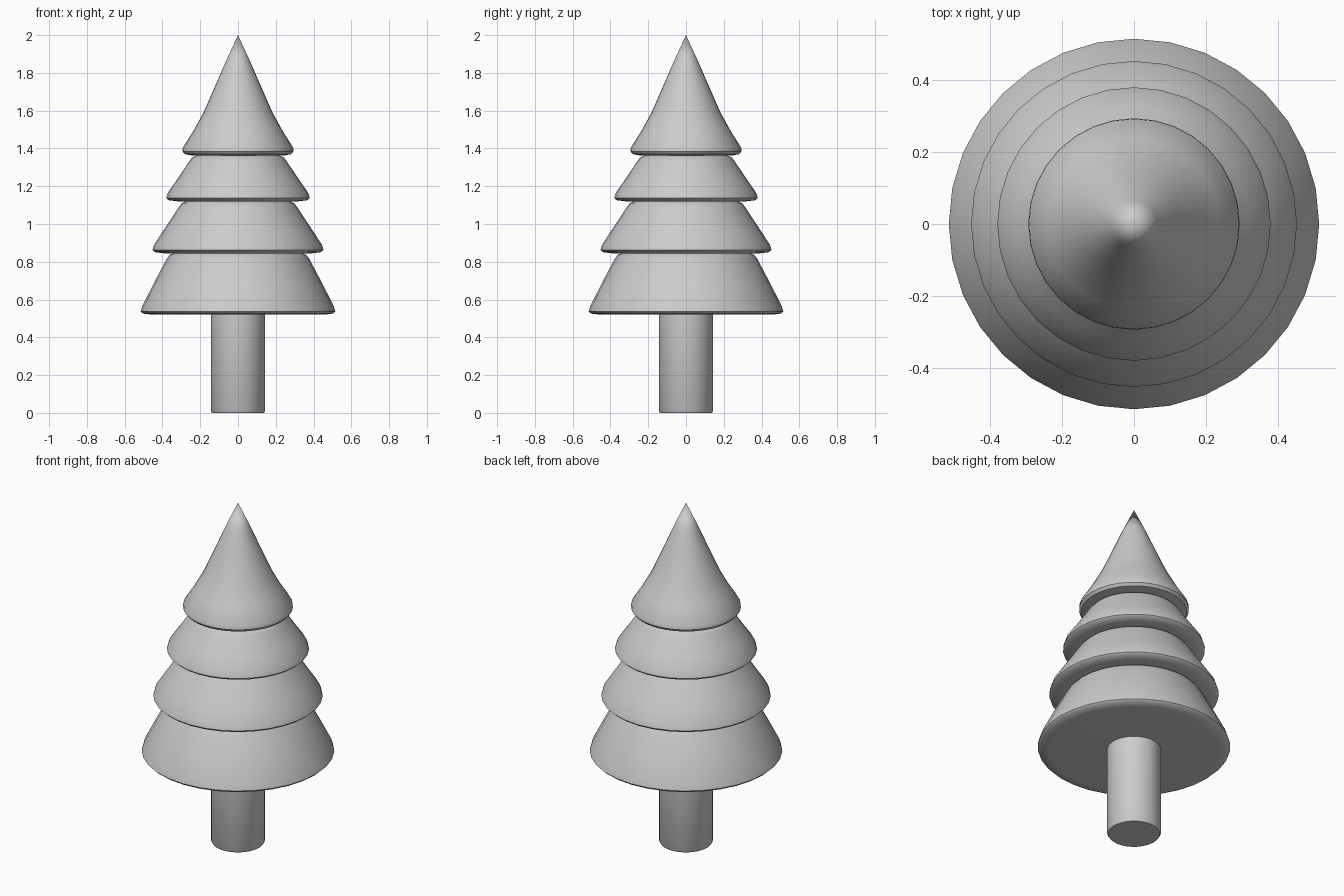
import bpy, bmesh, math

if "Cube" in bpy.data.objects:
    bpy.data.objects.remove(bpy.data.objects["Cube"])

SIDES = 32


def lathe(name, profile):
    """Revolve (radius, z) points around z; radius 0 makes a pole."""
    bm = bmesh.new()
    rings = []
    for r, z in profile:
        if r == 0:
            rings.append([bm.verts.new((0, 0, z))])
        else:
            rings.append([bm.verts.new((r * math.cos(2 * math.pi * i / SIDES),
                                        r * math.sin(2 * math.pi * i / SIDES), z))
                          for i in range(SIDES)])
    for a, b in zip(rings, rings[1:]):
        for i in range(SIDES):
            j = (i + 1) % SIDES
            if len(a) == 1:
                bm.faces.new((a[0], b[j], b[i]))
            elif len(b) == 1:
                bm.faces.new((a[i], a[j], b[0]))
            else:
                bm.faces.new((a[i], a[j], b[j], b[i]))
    bmesh.ops.recalc_face_normals(bm, faces=bm.faces)
    mesh = bpy.data.meshes.new(name)
    bm.to_mesh(mesh)
    bm.free()
    obj = bpy.data.objects.new(name, mesh)
    bpy.context.collection.objects.link(obj)
    bpy.context.view_layer.objects.active = obj
    obj.select_set(True)
    bpy.ops.object.shade_smooth_by_angle(angle=math.radians(40))
    obj.select_set(False)
    return obj


# Trunk with a slightly rounded foot
lathe("trunk", [(0, 0), (0.138, 0), (0.144, 0.01), (0.144, 0.53), (0, 0.53)])

# Foliage: skirt tiers given as (rim radius, shoulder radius, bottom z, top z)
tiers = [(0.515, 0.37, 0.52, 0.845),
         (0.453, 0.305, 0.845, 1.12),
         (0.38, 0.25, 1.12, 1.362)]
profile = [(0, 0.52)]
for rim, top, z0, z1 in tiers:
    h = z1 - z0
    mid = top + (rim - top) * 0.57
    profile += [(rim - 0.06, z0), (rim - 0.012, z0 + 0.006), (rim, z0 + 0.018),
                (rim - 0.008, z0 + 0.045), (mid, z0 + h * 0.47),
                (top + 0.008, z1 - 0.03), (top - 0.008, z1 - 0.009),
                (top - 0.03, z1)]

# Pointed crown
profile += [(0.24, 1.362), (0.282, 1.37), (0.294, 1.385), (0.292, 1.405),
            (0.238, 1.49), (0.183, 1.59), (0.13, 1.71), (0.065, 1.86), (0, 2.0)]
lathe("foliage", profile)
